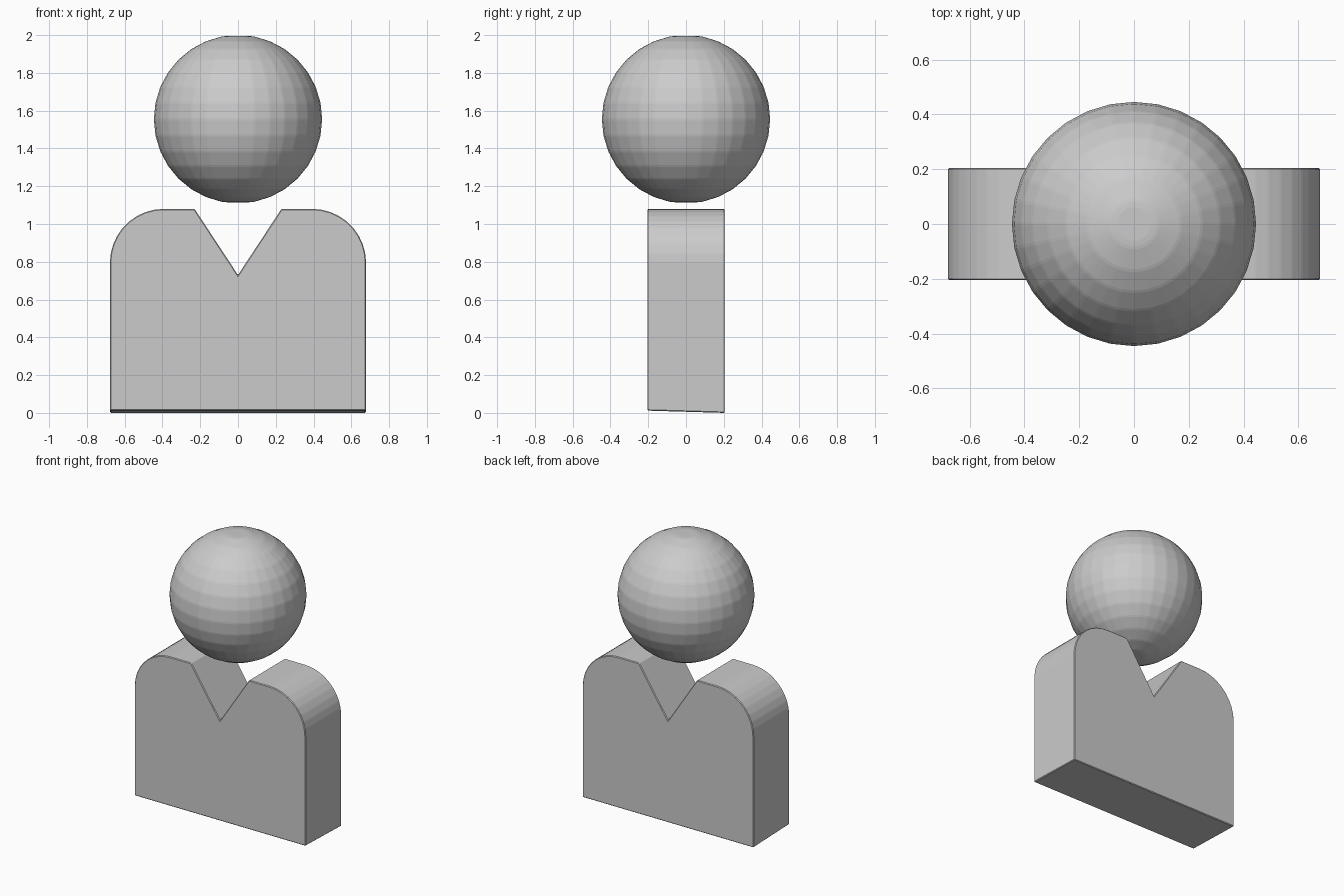
import bpy, bmesh, math

if "Cube" in bpy.data.objects:
    bpy.data.objects.remove(bpy.data.objects["Cube"])


def add_bevel(obj, width):
    mod = obj.modifiers.new("edge_bevel", "BEVEL")
    mod.width = width
    mod.segments = 1
    mod.limit_method = 'NONE'


def make_object(name, bm, bevel):
    mesh = bpy.data.meshes.new(name)
    bm.to_mesh(mesh)
    bm.free()
    obj = bpy.data.objects.new(name, mesh)
    bpy.context.collection.objects.link(obj)
    add_bevel(obj, bevel)
    return obj


# Head: faceted ball with fine bevelled edges
bm = bmesh.new()
bmesh.ops.create_uvsphere(bm, u_segments=32, v_segments=16, radius=0.446)
head = make_object("head", bm, 0.006)
head.location.z = 1.555

# Torso: rounded shoulders and V neckline, extruded front to back
W, TOP, R, DEPTH, STEPS = 0.678, 1.08, 0.285, 0.205, 9
right = [(W, 0.005)]
for i in range(STEPS + 1):
    a = math.pi / 2 * i / STEPS
    right.append((W - R + R * math.cos(a), TOP - R + R * math.sin(a)))
right.append((0.23, TOP))
profile = right + [(0, 0.73)] + [(-x, z) for x, z in reversed(right)]

bm = bmesh.new()
face = bm.faces.new([bm.verts.new((x, -DEPTH, z)) for x, z in profile])
ext = bmesh.ops.extrude_face_region(bm, geom=[face])
back = [g for g in ext["geom"] if isinstance(g, bmesh.types.BMVert)]
bmesh.ops.translate(bm, vec=(0, 2 * DEPTH, 0), verts=back)
# Base slopes very slightly towards the back
for v in bm.verts:
    if v.co.z < 0.1:
        v.co.z = 0.0 if v.co.y > 0 else 0.012
bmesh.ops.recalc_face_normals(bm, faces=bm.faces)
make_object("torso", bm, 0.005)
